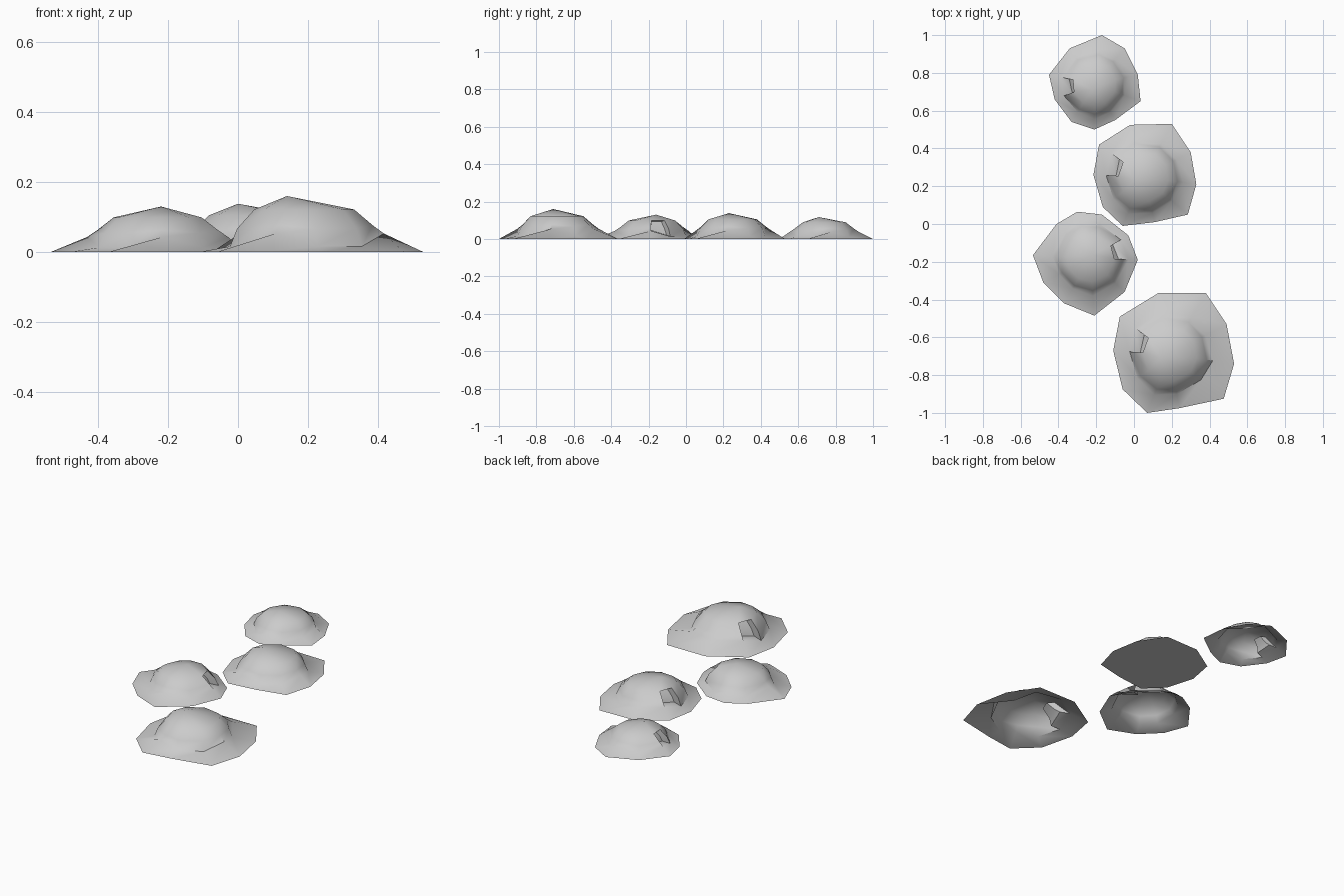
import bpy
import bmesh
from math import hypot
from mathutils import Vector

cube = bpy.data.objects.get("Cube")
if cube:
    bpy.data.objects.remove(cube, do_unlink=True)

# One plain grey for all mounds
grey = bpy.data.materials.new("stone_grey")
grey.use_nodes = True
grey.diffuse_color = (0.6, 0.6, 0.6, 1)
shader = next(n for n in grey.node_tree.nodes if n.type == "BSDF_PRINCIPLED")
shader.inputs["Base Color"].default_value = grey.diffuse_color
shader.inputs["Roughness"].default_value = 0.8


def bridge(bm, outer, inner):
    """Join two rings of vertices with quads, returned in order."""
    count = len(outer)
    faces = []
    for i in range(count):
        j = (i + 1) % count
        faces.append(bm.faces.new((outer[j], outer[i], inner[i], inner[j])))
    return faces


def mound(name, outline, center, radius, peak, ridges, doorway, closed=False):
    """Low dome on an irregular skirt, with ridges and a recessed doorway."""
    bm = bmesh.new()
    height = peak[2]
    cx, cy = center

    def ring(profile):
        verts = []
        for i, (x, y) in enumerate(outline):
            dx, dy = x - cx, y - cy
            length = hypot(dx, dy)
            scale, level = profile(i in ridges)
            reach = min(scale * radius, 0.9 * length) / length
            verts.append(bm.verts.new((cx + dx * reach, cy + dy * reach, level * height)))
        return verts

    # Skirt, wall and crown
    rim = [bm.verts.new((x, y, 0)) for x, y in outline]
    base = ring(lambda ridge: (1.12, 0.33) if ridge else (1.04, 0.1))
    wall = ring(lambda ridge: (0.96, 0.48) if ridge else (0.94, 0.42))
    shoulder = ring(lambda ridge: (0.7, 0.76))
    bridge(bm, rim, base)
    lower = bridge(bm, base, wall)
    upper = bridge(bm, wall, shoulder)
    tip = bm.verts.new(peak)
    for i, vert in enumerate(shoulder):
        bm.faces.new((shoulder[(i + 1) % len(shoulder)], vert, tip))
    if closed:
        bm.faces.new(rim)

    # Doorway pushed into the dome
    opening = [lower[doorway], upper[doorway]]
    bm.normal_update()
    bmesh.ops.inset_region(bm, faces=opening, thickness=0.012, depth=0)
    middle = sum((f.calc_center_median() for f in opening), Vector()) / 2
    inward = Vector((cx - middle.x, cy - middle.y, 0)).normalized() * radius * 0.25
    bmesh.ops.translate(bm, verts=list({v for f in opening for v in f.verts}), vec=inward)

    mesh = bpy.data.meshes.new(name)
    bm.to_mesh(mesh)
    bm.free()
    mesh.materials.append(grey)
    obj = bpy.data.objects.new(name, mesh)
    bpy.context.collection.objects.link(obj)
    bpy.ops.object.select_all(action="DESELECT")
    obj.select_set(True)
    bpy.context.view_layer.objects.active = obj
    bpy.ops.object.shade_smooth_by_angle(angle=0.7)


mound("back_mound",
      [(-.17, 1), (-.05, .93), (.02, .79), (.035, .65), (-.1, .55),
       (-.21, .5), (-.33, .54), (-.42, .66), (-.45, .79), (-.34, .93)],
      (-.21, .74), .165, (-.22, .71, .117), {0, 2, 5, 8}, 7)

mound("middle_back_mound",
      [(-.02, .525), (.2, .53), (.3, .38), (.33, .21), (.285, .05),
       (.11, .01), (-.06, -.01), (-.165, .09), (-.215, .26), (-.185, .42)],
      (.05, .25), .19, (0, .23, .138), {0, 3, 6, 9}, 8, closed=True)

mound("middle_front_mound",
      [(-.3, .065), (-.17, .05), (-.03, -.06), (.02, -.19), (-.05, -.36),
       (-.21, -.485), (-.37, -.42), (-.48, -.31), (-.535, -.165), (-.41, 0)],
      (-.23, -.18), .18, (-.22, -.16, .13), {0, 3, 5, 8}, 2)

mound("front_mound",
      [(.13, -.365), (.38, -.365), (.49, -.53), (.53, -.74), (.475, -.925),
       (.24, -.975), (.07, -1), (-.06, -.875), (-.11, -.67), (-.075, -.49)],
      (.19, -.69), .205, (.14, -.71, .16), {0, 1, 3, 6, 9}, 8)
